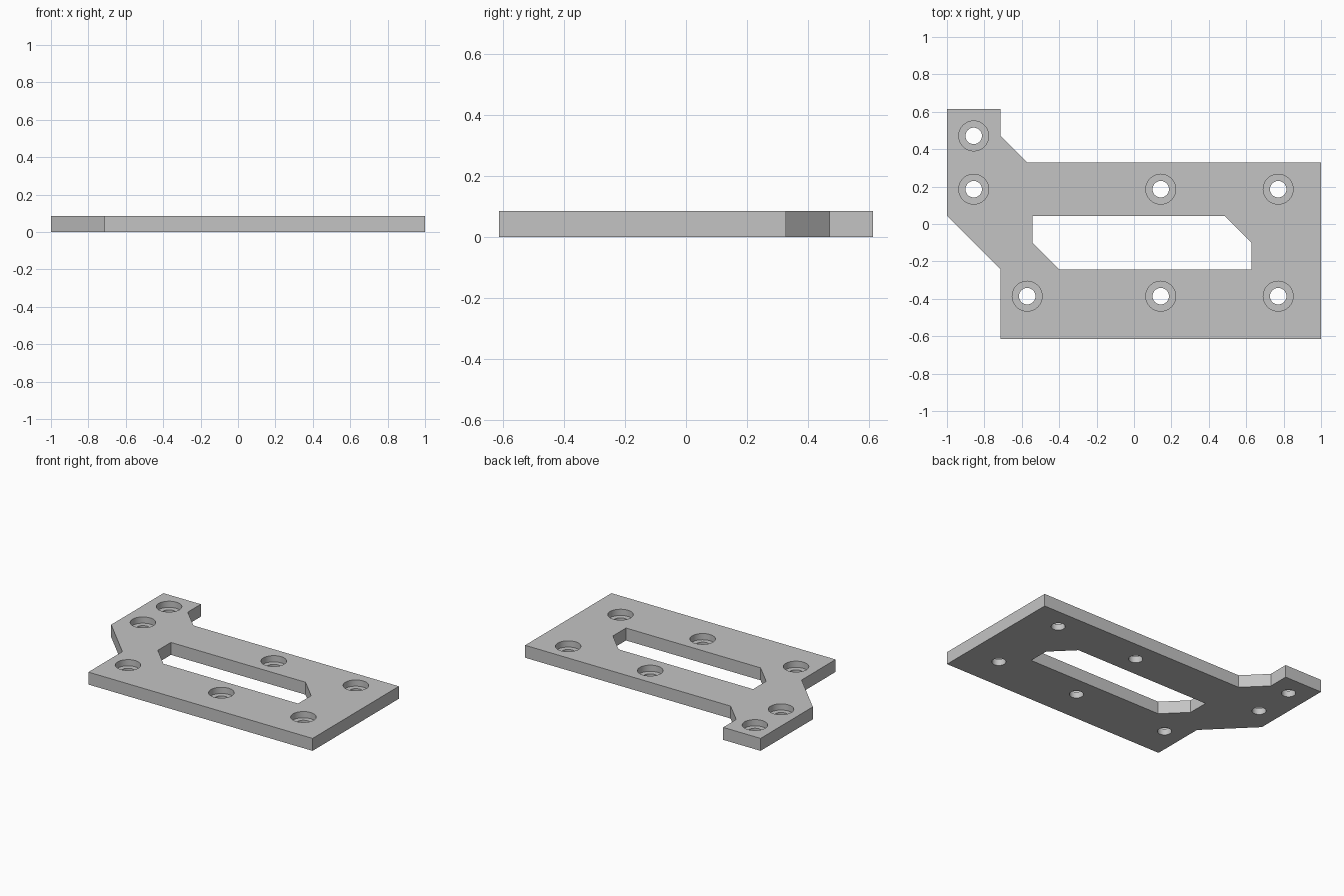
import bpy
import bmesh
from math import cos, sin, tau, radians

if "Cube" in bpy.data.objects:
    bpy.data.objects.remove(bpy.data.objects["Cube"], do_unlink=True)

THICK = 0.086
SEAT = 0.043          # height of the counterbore floor
BORE_R, HOLE_R = 0.08, 0.044

grey = bpy.data.materials.new("plain grey")
grey.use_nodes = True
grey.diffuse_color = (0.55, 0.55, 0.55, 1)
grey.node_tree.nodes["Principled BSDF"].inputs["Base Color"].default_value = (0.55, 0.55, 0.55, 1)


def add_stack(bm, layers):
    """Solid skinned through a stack of (outline, z) layers, bottom to top."""
    rings = [[bm.verts.new((x, y, z)) for x, y in pts] for pts, z in layers]
    n = len(rings[0])
    for low, high in zip(rings, rings[1:]):
        for i in range(n):
            j = (i + 1) % n
            bm.faces.new((low[i], low[j], high[j], high[i]))
    bm.faces.new(rings[0][::-1])
    bm.faces.new(rings[-1])


def make_object(name, bm):
    bmesh.ops.recalc_face_normals(bm, faces=bm.faces)
    mesh = bpy.data.meshes.new(name)
    bm.to_mesh(mesh)
    bm.free()
    mesh.materials.append(grey)
    obj = bpy.data.objects.new(name, mesh)
    bpy.context.collection.objects.link(obj)
    return obj


def circle(cx, cy, r, n=48):
    return [(cx + r * cos(tau * i / n), cy + r * sin(tau * i / n)) for i in range(n)]


# Plate outline
outline = [(-1, 0.614), (-1, 0.043), (-0.714, -0.243), (-0.714, -0.614), (1, -0.614),
           (1, 0.329), (-0.571, 0.329), (-0.714, 0.471), (-0.714, 0.614)]
bm = bmesh.new()
add_stack(bm, [(outline, 0), (outline, THICK)])
plate = make_object("mounting_plate", bm)

# Slot with two chamfered corners, cut right through
slot = [(-0.543, 0.043), (-0.543, -0.1), (-0.4, -0.243),
        (0.629, -0.243), (0.629, -0.1), (0.486, 0.043)]
bm = bmesh.new()
add_stack(bm, [(slot, -0.1), (slot, 0.2)])

# Counterbored screw holes
upper = [(x, 0.186) for x in (-0.857, 0.143, 0.771)]
lower = [(x, -0.386) for x in (-0.571, 0.143, 0.771)]
for x, y in upper + lower + [(-0.857, 0.471)]:
    hole, bore = circle(x, y, HOLE_R), circle(x, y, BORE_R)
    add_stack(bm, [(hole, -0.1), (hole, SEAT), (bore, SEAT), (bore, 0.2)])
cutter = make_object("opening_cutter", bm)
cutter.hide_render = True

# Cut the openings and drop the cutter
bpy.context.view_layer.objects.active = plate
plate.select_set(True)
cut = plate.modifiers.new("openings", 'BOOLEAN')
cut.operation = 'DIFFERENCE'
cut.solver = 'EXACT'
cut.object = cutter
bpy.ops.object.modifier_apply(modifier=cut.name)
bpy.data.objects.remove(cutter, do_unlink=True)

bpy.ops.object.shade_smooth_by_angle(angle=radians(30))
